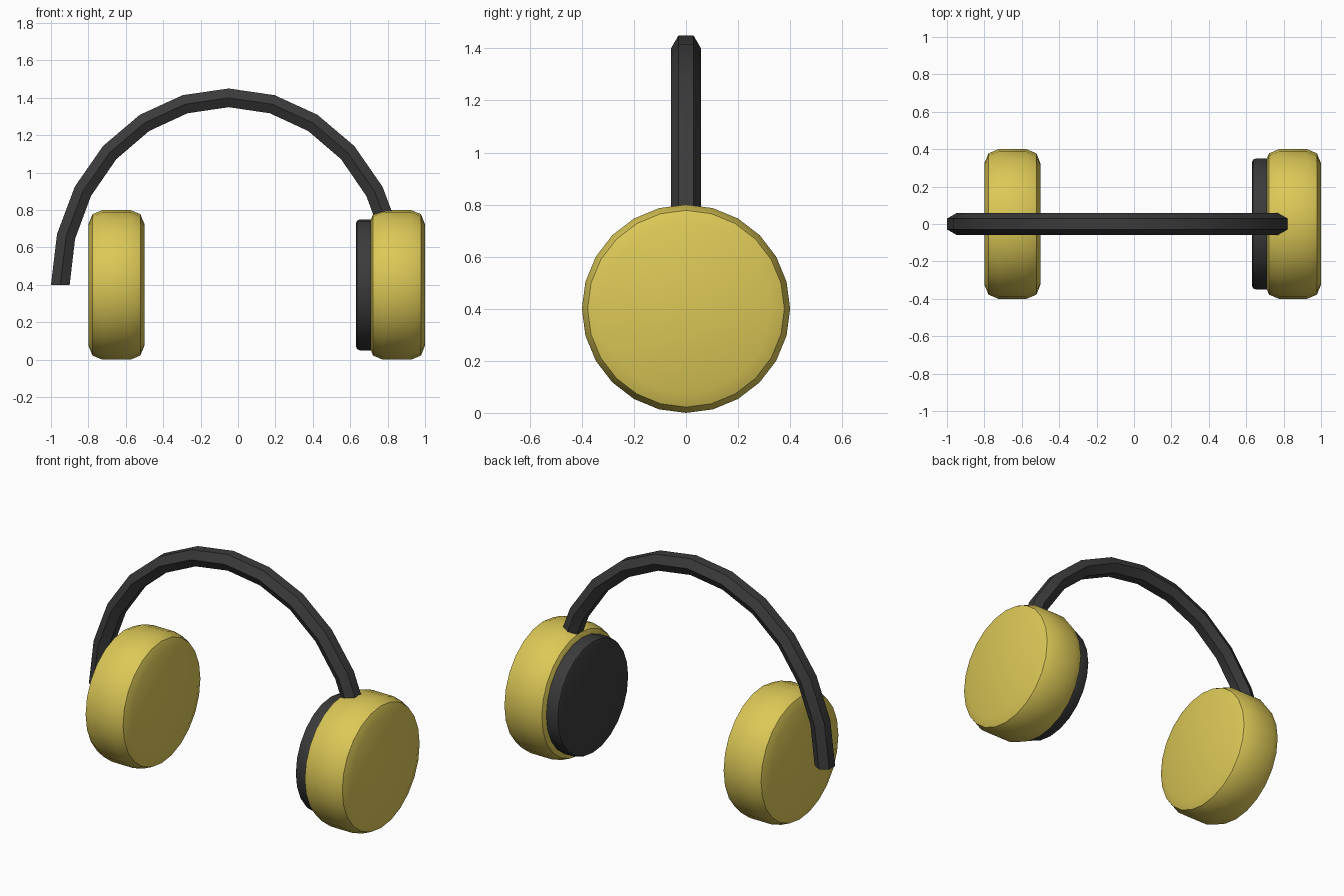
import bpy, bmesh, math
from mathutils import Matrix, Vector

cube = bpy.data.objects.get("Cube")
if cube:
    bpy.data.objects.remove(cube, do_unlink=True)


def make_material(name, rgb):
    mat = bpy.data.materials.new(name)
    mat.use_nodes = True
    colour = (*rgb, 1.0)
    mat.diffuse_color = colour
    mat.node_tree.nodes["Principled BSDF"].inputs["Base Color"].default_value = colour
    return mat


YELLOW = make_material("mustard yellow", (0.72, 0.58, 0.095))
DARK = make_material("charcoal", (0.043, 0.043, 0.043))


def finish(name, bm, mat):
    bmesh.ops.recalc_face_normals(bm, faces=bm.faces)
    mesh = bpy.data.meshes.new(name)
    bm.to_mesh(mesh)
    bm.free()
    mesh.materials.append(mat)
    obj = bpy.data.objects.new(name, mesh)
    bpy.context.collection.objects.link(obj)
    bpy.ops.object.select_all(action='DESELECT')
    obj.select_set(True)
    bpy.context.view_layer.objects.active = obj
    bpy.ops.object.shade_smooth_by_angle(angle=math.radians(30))
    return obj


def rounded_disc(name, x_min, x_max, radius, bevel, mat):
    """Drum lying along x with rounded rims."""
    bm = bmesh.new()
    place = Matrix.Translation(((x_min + x_max) / 2, 0, 0.4)) @ Matrix.Rotation(math.pi / 2, 4, 'Y')
    bmesh.ops.create_cone(bm, cap_ends=True, segments=24, radius1=radius,
                          radius2=radius, depth=x_max - x_min, matrix=place)
    rims = [e for e in bm.edges if any(len(f.verts) > 4 for f in e.link_faces)]
    bmesh.ops.bevel(bm, geom=rims, offset=bevel, segments=2, profile=0.5, affect='EDGES')
    return finish(name, bm, mat)


# Ear cups, and the cushion on the inner side of the left one
rounded_disc("right_ear_cup", -0.8, -0.5, 0.4, 0.075, YELLOW)
rounded_disc("left_ear_cup", 0.7, 1.0, 0.4, 0.075, YELLOW)
rounded_disc("left_ear_cushion", 0.63, 0.78, 0.35, 0.022, DARK)

# Headband: hexagonal bar swept over a half ellipse
bm = bmesh.new()
STEPS, SIDES, BAR = 12, 6, 0.0577
rings = []
for i in range(STEPS + 1):
    a = math.pi * i / STEPS
    out = Vector((math.cos(a), 0, math.sin(a)))
    centre = Vector((-0.05 + 0.9 * out.x, 0, 0.4 + out.z))
    ring = []
    for k in range(SIDES):
        t = math.tau * k / SIDES
        ring.append(bm.verts.new(centre + out * BAR * math.sin(t) + Vector((0, BAR * math.cos(t), 0))))
    rings.append(ring)
for r0, r1 in zip(rings, rings[1:]):
    for k in range(SIDES):
        n = (k + 1) % SIDES
        bm.faces.new((r0[k], r0[n], r1[n], r1[k]))
bm.faces.new(rings[0])
bm.faces.new(rings[-1])
finish("headband", bm, DARK)
